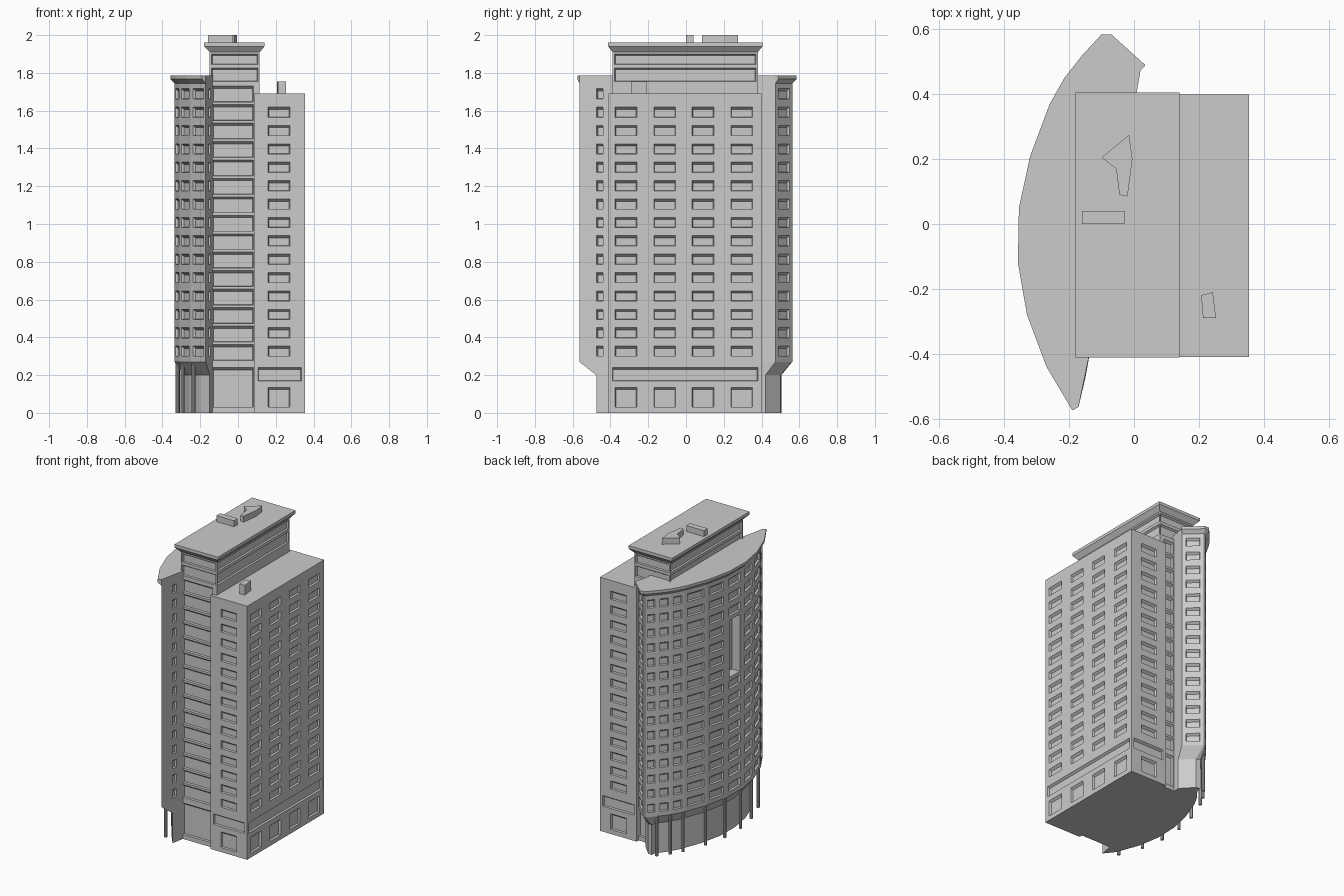
import bpy, bmesh, math
from mathutils import Vector

if "Cube" in bpy.data.objects:
    bpy.data.objects.remove(bpy.data.objects["Cube"])

mat = bpy.data.materials.new("concrete grey")
mat.diffuse_color = (0.6, 0.6, 0.6, 1)
mat.use_nodes = True
mat.node_tree.nodes["Principled BSDF"].inputs["Base Color"].default_value = mat.diffuse_color


def finish(bm, name):
    bmesh.ops.remove_doubles(bm, verts=bm.verts, dist=0.0003)
    me = bpy.data.meshes.new(name)
    bm.to_mesh(me)
    bm.free()
    me.materials.append(mat)
    ob = bpy.data.objects.new(name, me)
    bpy.context.collection.objects.link(ob)
    return ob


def face(bm, pts):
    return bm.faces.new([bm.verts.new(p) for p in pts])


def ring(bm, lo, z0, hi, z1, closed=True):
    """Strip of quads between two outlines, counter-clockwise from above."""
    n = len(lo)
    for i in range(n if closed else n - 1):
        j = (i + 1) % n
        face(bm, [(*lo[i], z0), (*lo[j], z0), (*hi[j], z1), (*hi[i], z1)])


def cap(bm, pts, z, up=True):
    face(bm, [(*p, z) for p in (pts if up else pts[::-1])])


def wall(bm, p0, p1, z0, z1, holes=()):
    """Flat wall with recesses (u0, u1, z0, z1, depth, top_slope)."""
    a, b = Vector(p0), Vector(p1)
    length = (b - a).length
    d = (b - a) / length
    nrm = Vector((d.y, -d.x))

    def P(u, z, depth=0):
        q = a + d * u - nrm * depth
        return (q.x, q.y, z)
    us = sorted({0, length, *[h[0] for h in holes], *[h[1] for h in holes]})
    zs = sorted({z0, z1, *[h[2] for h in holes], *[h[3] for h in holes]})
    for u, v in zip(us, us[1:]):
        for s, t in zip(zs, zs[1:]):
            cu, cz = (u + v) / 2, (s + t) / 2
            if not any(h[0] < cu < h[1] and h[2] < cz < h[3] for h in holes):
                face(bm, [P(u, s), P(v, s), P(v, t), P(u, t)])
    for u, v, s, t, dep, sl in holes:
        e = min(0.004, sl)
        out = [P(u, s), P(v, s), P(v, t), P(u, t)]
        inn = [P(u + e, s + e / 2, dep), P(v - e, s + e / 2, dep),
               P(v - e, t - sl, dep), P(u + e, t - sl, dep)]
        face(bm, inn)
        for i in range(4):
            j = (i + 1) % 4
            face(bm, [out[i], out[j], inn[j], inn[i]])


def prism(name, pts, z0, z1):
    bm = bmesh.new()
    ring(bm, pts, z0, pts, z1)
    cap(bm, pts, z1)
    cap(bm, pts, z0, False)
    return finish(bm, name)


def rect(x0, x1, y0, y1):
    return [(x0, y0), (x1, y0), (x1, y1), (x0, y1)]


def offset(path, dist):
    """Move an open path inwards (to the left of travel)."""
    vs = [Vector(p) for p in path]
    ns = [Vector((-(b - a).y, (b - a).x)).normalized() for a, b in zip(vs, vs[1:])]
    res = []
    for i, p in enumerate(vs):
        n0, n1 = ns[max(i - 1, 0)], ns[min(i, len(ns) - 1)]
        q = p + (n0 + n1) * dist / (1 + n0.dot(n1))
        res.append((q.x, q.y))
    return res


def rows(count, u0, u1):
    return [(u0, u1, 0.30 + 0.0973 * k, 0.354 + 0.0973 * k, 0.014, 0.012) for k in range(count)]


# Side block with windows, a long band recess and ground floor windows
bm = bmesh.new()
block = rect(0.085, 0.355, -0.41, 0.40)
columns = {0: [(0.075, 0.19)], 2: [(0.08, 0.195)],
           1: [(0.035, 0.15), (0.24, 0.355), (0.443, 0.558), (0.648, 0.763)], 3: []}
for i, cols in columns.items():
    p, q = block[i], block[(i + 1) % 4]
    L = math.dist(p, q)
    holes = [(0.02, L - 0.02, 0.17, 0.24, 0.014, 0.01)] if cols else []
    for u0, u1 in cols:
        holes += rows(14, u0, u1) + [(u0, u1, 0.03, 0.135, 0.014, 0.012)]
    wall(bm, p, q, 0, 1.69, holes)
cap(bm, block, 1.69)
cap(bm, block, 0, False)
finish(bm, "side_block")

# Middle tower with stacked bays and a panelled top storey
bm = bmesh.new()
core = rect(-0.15, 0.115, -0.388, 0.38)
for i in range(4):
    p, q = core[i], core[(i + 1) % 4]
    L = math.dist(p, q)
    holes = [(0.01, L - 0.01, 1.755, 1.825, 0.012, 0.008),
             (0.01, L - 0.01, 1.845, 1.9, 0.012, 0.008)]
    if i in (0, 2):
        u0, u1 = (0.015, 0.232) if i == 0 else (0.032, 0.105)
        holes.append((u0, u1, 0.03, 0.24, 0.014, 0.012))
        holes += [(u0, u1, 0.278 + 0.0977 * k, 0.362 + 0.0977 * k, 0.014, 0.012) for k in range(15)]
    wall(bm, p, q, 0, 1.91, holes)
cap(bm, core, 0, False)
finish(bm, "middle_tower")

# Tower roof slab with sloped underside
bm = bmesh.new()
slab = rect(-0.18, 0.14, -0.412, 0.405)
ring(bm, core, 1.91, slab, 1.94)
ring(bm, slab, 1.94, slab, 1.96)
cap(bm, slab, 1.96)
finish(bm, "tower_roof")

# Curved wing: eave outline, wall outline and recessed base outline
eave = [(0.035, 0.49), (-0.07, 0.585), (-0.10, 0.585), (-0.16, 0.52), (-0.215, 0.45),
        (-0.26, 0.37), (-0.32, 0.21), (-0.355, 0.05), (-0.358, -0.12), (-0.33, -0.28),
        (-0.27, -0.44), (-0.19, -0.575)]
outer = offset(eave, 0.022)
base = offset(outer, 0.052)
base[0], base[1], base[2] = (0.005, 0.42), (-0.07, 0.50), (-0.10, 0.505)
base[-1] = (-0.15, -0.475)
back_in, front_in = (0.0, 0.36), (-0.133, -0.38)

bm = bmesh.new()
for i, (p, q) in enumerate(zip(outer, outer[1:])):
    L = math.dist(p, q)
    m = 0.016 if L < 0.13 else 0.024
    holes = rows(15, m, L - m) if i != 1 else []
    if i == 7:  # tall niche replaces four windows
        holes = [h for h in holes if h[3] < 1.06 or h[2] > 1.44]
        holes.append((0.03, 0.135, 1.06, 1.44, 0.06, 0))
    wall(bm, p, q, 0.27, 1.745, holes)
wall(bm, outer[-1], front_in, 0.27, 1.785, rows(15, 0.092, 0.128))
wall(bm, back_in, outer[0], 0.27, 1.785)
# sloped soffit and base
ring(bm, base, 0.20, outer, 0.27, False)
ring(bm, base, 0, base, 0.20, False)
for p, q, r in ((base[-1], front_in, outer[-1]), (back_in, base[0], outer[0])):
    wall(bm, p, q, 0, 0.20)
face(bm, [(*base[-1], 0.2), (*front_in, 0.2), (*front_in, 0.27), (*outer[-1], 0.27)])
face(bm, [(*back_in, 0.2), (*base[0], 0.2), (*outer[0], 0.27), (*back_in, 0.27)])
cap(bm, base + [front_in, back_in], 0, False)
# eave and flat roof
ring(bm, outer, 1.745, eave, 1.767, False)
ring(bm, eave, 1.767, eave, 1.785, False)
for k in (0, -1):
    f = [(*outer[k], 1.745), (*eave[k], 1.767), (*eave[k], 1.785), (*outer[k], 1.785)]
    face(bm, f if k == 0 else f[::-1])
cap(bm, eave + [outer[-1], front_in, back_in, outer[0]], 1.785)
finish(bm, "curved_wing")

# Round columns under the wing
for x, y in offset(outer, 0.016)[3:11]:
    pts = [(x + 0.01 * math.cos(a * math.pi / 5), y + 0.01 * math.sin(a * math.pi / 5)) for a in range(10)]
    prism("column", pts, 0, 0.262)

# Rooftop boxes
prism("roof_vent", rect(-0.16, -0.03, 0.0, 0.04), 1.96, 2.0)
prism("roof_plant_room", [(-0.1, 0.205), (-0.055, 0.17), (-0.045, 0.09), (-0.02, 0.085),
                          (-0.005, 0.2), (-0.015, 0.275)], 1.96, 2.0)
prism("block_chimney", [(0.213, -0.29), (0.253, -0.29), (0.243, -0.21), (0.207, -0.22)], 1.69, 1.755)
